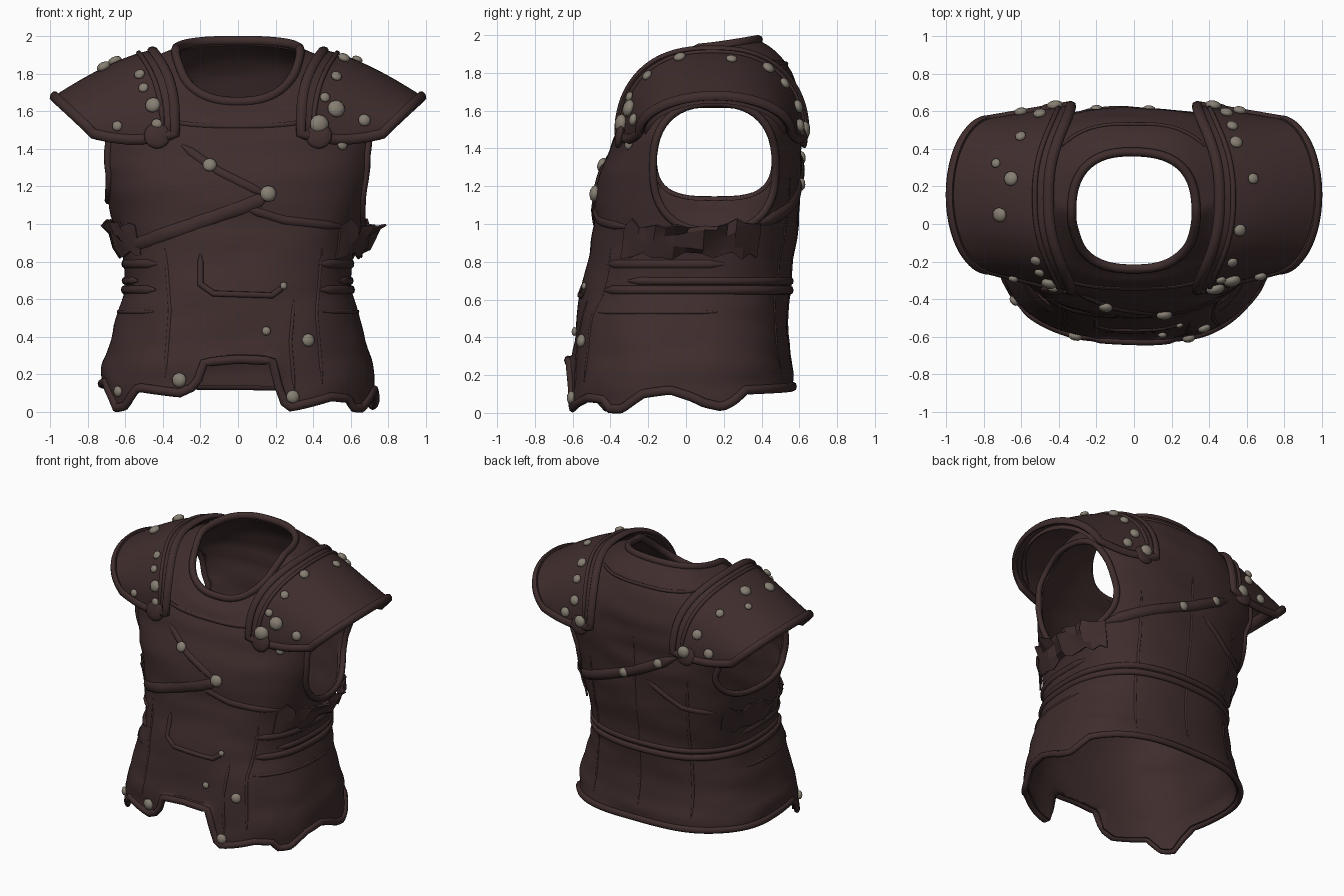
import bpy, bmesh, math, random
from mathutils import Vector, noise
from mathutils.bvhtree import BVHTree

if "Cube" in bpy.data.objects:
    bpy.data.objects.remove(bpy.data.objects["Cube"])

random.seed(4)
PI = math.pi


def material(name, rgb):
    m = bpy.data.materials.new(name)
    m.diffuse_color = (*rgb, 1)
    m.use_nodes = True
    m.node_tree.nodes["Principled BSDF"].inputs["Base Color"].default_value = m.diffuse_color
    return m


LEATHER = material("dark leather", (0.050, 0.026, 0.026))
METAL = material("dull metal", (0.24, 0.21, 0.17))


def finish(name, verts, faces, mat=LEATHER, thick=0, angle=40):
    me = bpy.data.meshes.new(name)
    me.from_pydata(verts, [], faces)
    bm = bmesh.new()
    bm.from_mesh(me)
    bmesh.ops.recalc_face_normals(bm, faces=bm.faces)
    bm.to_mesh(me)
    bm.free()
    me.materials.append(mat)
    ob = bpy.data.objects.new(name, me)
    bpy.context.collection.objects.link(ob)
    bpy.ops.object.select_all(action='DESELECT')
    ob.select_set(True)
    bpy.context.view_layer.objects.active = ob
    if thick:
        s = ob.modifiers.new("thickness", 'SOLIDIFY')
        s.thickness, s.offset = thick, -1
        bpy.ops.object.modifier_apply(modifier=s.name)
    bpy.ops.object.shade_smooth_by_angle(angle=math.radians(angle))
    return ob


def grid_faces(rows, cols, wrap):
    return [(r * cols + c, r * cols + (c + 1) % cols,
             (r + 1) * cols + (c + 1) % cols, (r + 1) * cols + c)
            for r in range(rows - 1) for c in range(cols if wrap else cols - 1)]


def lerp_table(table, x):
    for (x0, y0), (x1, y1) in zip(table, table[1:]):
        if x <= x1:
            return y0 + (y1 - y0) * max(0, x - x0) / (x1 - x0)
    return table[-1][1]


# Torso rings: front, side and back height, half width, front y, back y
RINGS = [(0, 0, 0, .73, -.62, .57), (.15, .15, .15, .73, -.615, .565),
         (.3, .3, .3, .70, -.60, .55), (.5, .5, .5, .65, -.58, .535),
         (.65, .65, .65, .605, -.555, .55), (.8, .8, .8, .61, -.52, .565),
         (1, 1, 1, .66, -.49, .59), (1.2, 1.2, 1.2, .71, -.475, .605),
         (1.35, 1.35, 1.35, .75, -.42, .61), (1.45, 1.5, 1.5, .76, -.385, .615),
         (1.52, 1.73, 1.65, .66, -.345, .61), (1.58, 1.86, 1.81, .51, -.31, .56),
         (1.62, 1.91, 1.92, .40, -.27, .47), (1.65, 1.93, 1.975, .33, -.24, .385)]
# Hem height against angle: 0 right, 90 back, -90 front
HEM = [(-180, .15), (-165, .16), (-157, .1), (-150, .02), (-142, .03), (-132, .13),
       (-110, .1), (-103, .14), (-101, .26), (-90, .28), (-79, .27), (-77, .1),
       (-74, .02), (-52, .08), (-40, .07), (-35, .02), (-27, .02), (-15, .1), (-3, .12),
       (8, .05), (16, .03), (22, .06), (30, .12), (90, .14), (180, .15)]


def torso_point(deg, v):
    i = min(int(v), len(RINGS) - 2)
    t = v - i
    p = [RINGS[max(0, min(len(RINGS) - 1, i + k))] for k in (-1, 0, 1, 2)]
    zf, zs, zb, a, y0, y1 = [
        .5 * (2 * b + (c - a_) * t + (2 * a_ - 5 * b + 4 * c - d) * t * t
              + (3 * b - a_ - 3 * c + d) * t ** 3) for a_, b, c, d in zip(*p)]
    c, s = math.cos(math.radians(deg)), math.sin(math.radians(deg))
    x = a * math.copysign(abs(c) ** .8, c)
    y = (y0 + y1) / 2 + (y1 - y0) / 2 * math.copysign(abs(s) ** .8, s)
    z = zs + ((zb if s > 0 else zf) - zs) * abs(s)
    if z < .3:
        h = lerp_table(HEM, (deg + 180) % 360 - 180)
        z = h + z * (.3 - h) / .3 if h < .26 else h + z * .1
    # Soft creases in the leather
    k = .018 * noise.noise(Vector((x * 3, y * 3, z * 9)))
    return Vector((x * (1 + k), y * (1 + k), z))


def v_of(z):
    return lerp_table([(r[0], i) for i, r in enumerate(RINGS)], z)


COLS, ROWS = 160, 66
tv = [torso_point(c * 360 / COLS - 180, r * (len(RINGS) - 1) / (ROWS - 1))
      for r in range(ROWS) for c in range(COLS)]
tf = grid_faces(ROWS, COLS, True)
TORSO = BVHTree.FromPolygons(tv, tf)


# Shoulder guard: s runs inner to outer, t runs front over the top to back
def guard_point(side, s, t, lift=0):
    sn, cs = max(0, math.sin(t)), math.cos(t)
    y0, y1 = -.36 + .11 * s, .635 - .075 * s
    x = (.335 + .12 * sn ** 3) * (1 - s) + (.77 + .21 * sn) * s
    zb = 1.48 - .03 * math.sin(PI * s)
    y = (y0 + y1) / 2 - ((y1 - y0) / 2 + lift) * math.copysign(abs(cs) ** (.8 + .2 * s), cs)
    return Vector((side * x, y, zb + (1.925 - .245 * s ** 1.4 + lift - zb) * sn ** .95))


GR, GC = 14, 40
guards = {}
for side in (-1, 1):
    gv = [guard_point(side, r / (GR - 1), PI * c / (GC - 1)) for r in range(GR) for c in range(GC)]
    guards[side] = (gv, grid_faces(GR, GC, False))
gl, gr = guards[-1], guards[1]
nt, ng = len(tv), len(gl[0])
ALL = BVHTree.FromPolygons(
    tv + gl[0] + gr[0],
    tf + [tuple(i + nt for i in f) for f in gl[1]] + [tuple(i + nt + ng for i in f) for f in gr[1]])


# Raised strip or piping following points with outward normals
def sweep(name, pts, nrm, w, h, closed=False):
    n, k, vs = len(pts), 8, []
    for i in range(n):
        a, b = (pts[i - 1], pts[(i + 1) % n]) if closed else (pts[max(0, i - 1)], pts[min(n - 1, i + 1)])
        tan = (b - a).normalized()
        sd = tan.cross(nrm[i]).normalized()
        up = sd.cross(tan)
        e = 1 if closed else min(1, .25 + .25 * min(i, n - 1 - i))  # tapered ends
        vs += [pts[i] + sd * w * e * math.cos(2 * PI * j / k) + up * h * e * math.sin(2 * PI * j / k)
               for j in range(k)]
    fs = grid_faces(n, k, True)
    if closed:
        fs += [((n - 1) * k + j, (n - 1) * k + (j + 1) % k, (j + 1) % k, j) for j in range(k)]
    else:
        fs += [tuple(range(k)), tuple(range((n - 1) * k, n * k))]
    return finish(name, vs, fs, angle=60)


def hit(tree, origin, direction):
    loc, nor, _, _ = tree.ray_cast(Vector(origin), Vector(direction))
    if loc is None:
        return None
    return loc, (nor if nor.dot(Vector(direction)) < 0 else -nor)


# Strip laid on the front (face -1) or back (face 1), path in x and z
def drape(name, path, w, h, face=-1):
    hits = []
    for (x0, z0), (x1, z1) in zip(path, path[1:]):
        for i in range(12):
            hits.append(hit(TORSO, (x0 + (x1 - x0) * i / 12, face * 3, z0 + (z1 - z0) * i / 12), (0, -face, 0)))
    hits = [q for q in hits if q]
    sweep(name, [q[0] for q in hits], [q[1] for q in hits], w, h)


# Strip running around the torso at ring position v
def hoop(name, v, w, h, start=-180, end=180):
    full = end - start >= 360
    n = int((end - start) / 2.5)
    pts = [torso_point(start + (end - start) * i / n, v) for i in range(n if full else n + 1)]
    sweep(name, pts, [Vector((p.x, p.y - .02, .01)).normalized() for p in pts], w, h, full)


# Torso shell with arm openings
torso = finish("torso", tv, tf, thick=.03)
for side, zc, rz, e in ((1, 1.30, .34, .8), (-1, 1.38, .255, .65)):
    ring = []
    for i in range(48):
        a = 2 * PI * i / 48
        c, s = math.cos(a), math.sin(a)
        ring.append((.15 + .325 * math.copysign(abs(c) ** e, c), zc + rz * math.copysign(abs(s) ** e, s)))
    cv = [(side * x, y, z) for x in (.36, 1.3) for y, z in ring]
    cut = finish("arm_cutter", cv, grid_faces(2, 48, True) + [tuple(range(48)), tuple(range(48, 96))])
    cut.hide_render = True
    b = torso.modifiers.new("arm opening", 'BOOLEAN')
    b.operation, b.solver, b.object = 'DIFFERENCE', 'EXACT', cut
    bpy.context.view_layer.objects.active = torso
    bpy.ops.object.modifier_apply(modifier=b.name)
    bpy.data.objects.remove(cut)
    hits = [q for q in (hit(TORSO, (side * 3, y, z), (-side, 0, 0)) for y, z in ring) if q]
    sweep("arm_opening_rim", [q[0] for q in hits], [q[1] for q in hits], .022, .02, True)

# Piping, belt and seams
hoop("hem_rim", 0.02, .024, .02)
hoop("neck_rim", len(RINGS) - 1, .026, .024)
hoop("collar_edge", 10.0, .014, .01, -140, -40)
hoop("back_yoke_edge", 11.3, .012, .01, 40, 140)
hoop("belt_upper", v_of(.70), .02, .014, -30, 210)
hoop("belt_lower", v_of(.65), .024, .018, -48, 228)
for a, b in ((-50, 15), (165, 230)):
    hoop("waist_fold", v_of(.79), .022, .012, a, b)
    hoop("hip_seam", v_of(.53), .01, .006, a, b)
drape("chest_strap_left", [(-.6, .87), (-.3, .98), (0, 1.08), (.17, 1.15)], .035, .014)
drape("chest_strap_down", [(-.3, 1.42), (-.1, 1.28), (.18, 1.14)], .022, .012)
drape("chest_strap_right", [(.05, 1.08), (.25, 1.02), (.6, .98)], .022, .012)
drape("belly_flap_edge", [(-.2, .84), (-.2, .68), (-.13, .63), (.18, .62), (.25, .67)], .016, .012)
drape("back_strap", [(.58, 1.0), (.3, 1.12), (0, 1.24), (-.36, 1.43)], .035, .018, 1)
drape("back_fold", [(-.1, 1.2), (-.35, 1.04), (-.56, 1.0)], .02, .012, 1)
for name, x, z0, z1, f in (("front_seam", -.39, .18, .9, -1), ("front_seam", .3, .12, .62, -1),
                           ("front_seam", .45, .15, .9, -1), ("back_seam", 0, .2, 1.55, 1),
                           ("back_seam", -.4, .2, 1.3, 1), ("back_seam", .4, .2, 1.3, 1)):
    drape(name, [(x, z0), (x * .93, (z0 + z1) / 2), (x, z1)], .009, .005, f)

# Shoulder guards with piping, under lip and corner tabs
for side in (-1, 1):
    finish("shoulder_guard", *guards[side], thick=.03)
    st = [(0, PI * i / 40) for i in range(40)] + [(i / 16, PI) for i in range(16)]
    st += [(1, PI - PI * i / 40) for i in range(40)] + [(1 - i / 16, 0) for i in range(16)]
    mid = Vector((side * .45, .14, 1.4))
    pts = [guard_point(side, s, t) for s, t in st]
    sweep("guard_rim", pts, [(p - mid).normalized() for p in pts], .028, .02, True)
    for name, s, lift, w in (("guard_inner_ridge", .14, .002, .014), ("guard_under_lip", .9, -.045, .035)):
        pts = [guard_point(side, s, .03 + (PI - .06) * i / 40, lift) for i in range(41)]
        sweep(name, pts, [(p - mid).normalized() for p in pts], w, .012)


def blob(name, loc, nor, r, flat, mat, sub):
    bm = bmesh.new()
    bmesh.ops.create_icosphere(bm, subdivisions=sub, radius=r)
    q = nor.to_track_quat('Z', 'Y')
    vs = [loc + q @ Vector((v.co.x, v.co.y, v.co.z * flat)) for v in bm.verts]
    fs = [tuple(v.index for v in f.verts) for f in bm.faces]
    bm.free()
    finish(name, vs, fs, mat, angle=30)


for side in (-1, 1):
    for face, y in ((-1, -.35), (1, .615)):
        blob("guard_tab", Vector((side * .43, y, 1.47)), Vector((0, face, .2)), .07, .35, LEATHER, 3)

# Metal studs: two coordinates and radius, set along each direction
FRONT = [(.52, 1.78, .03), (.46, 1.67, .028), (.52, 1.61, .048), (.43, 1.53, .052),
         (.67, 1.55, .034), (.55, 1.42, .03), (-.52, 1.79, .03), (-.5, 1.72, .028),
         (-.45, 1.63, .042), (-.64, 1.52, .028), (-.43, 1.53, .03), (-.15, 1.31, .038), (.16, 1.16, .044),
         (.24, .67, .02), (.15, .43, .024), (.37, .38, .036), (-.31, .17, .04), (-.63, .11, .03),
         (.29, .08, .036)]
BACK = [(.42, 1.5, .044), (.56, 1.52, .036), (.49, 1.62, .036), (.52, 1.74, .032), (-.42, 1.5, .044),
        (-.6, 1.52, .036), (-.5, 1.63, .036), (-.2, 1.35, .034), (.08, 1.21, .034)]
TOP = [(-.73, .32, .026), (-.65, .24, .04), (-.71, .05, .04), (-.6, .46, .03), (.63, .24, .03),
       (.54, .43, .036), (.56, -.03, .034)]
for table, axis in ((FRONT, 'f'), (BACK, 'b'), (TOP, 't')):
    for a, b, r in table:
        o, d = {'f': ((a, -3, b), (0, 1, 0)), 'b': ((a, 3, b), (0, -1, 0)), 't': ((a, b, 4), (0, 0, -1))}[axis]
        q = hit(ALL, o, d)
        if q:
            blob("stud", q[0] + q[1] * .012, q[1], r, .6, METAL, 2)

# Crumpled leather below the arm openings
for side, out in ((1, .11), (-1, .06)):
    vs, n = [], 15
    for r in range(4):
        for c in range(n):
            a = -38 + 72 * c / (n - 1)
            p = torso_point(a if side > 0 else 180 - a, v_of(.84 + .055 * r))
            edge = math.sin(PI * c / (n - 1)) * (.35 + .65 * r / 3)
            k = edge * out * random.uniform(.35, 1.15) + .006
            vs.append(p + Vector((side * k, 0, random.uniform(-.025, .025))))
    finish("underarm_crumple", vs, grid_faces(4, n, False), thick=.012, angle=20)
